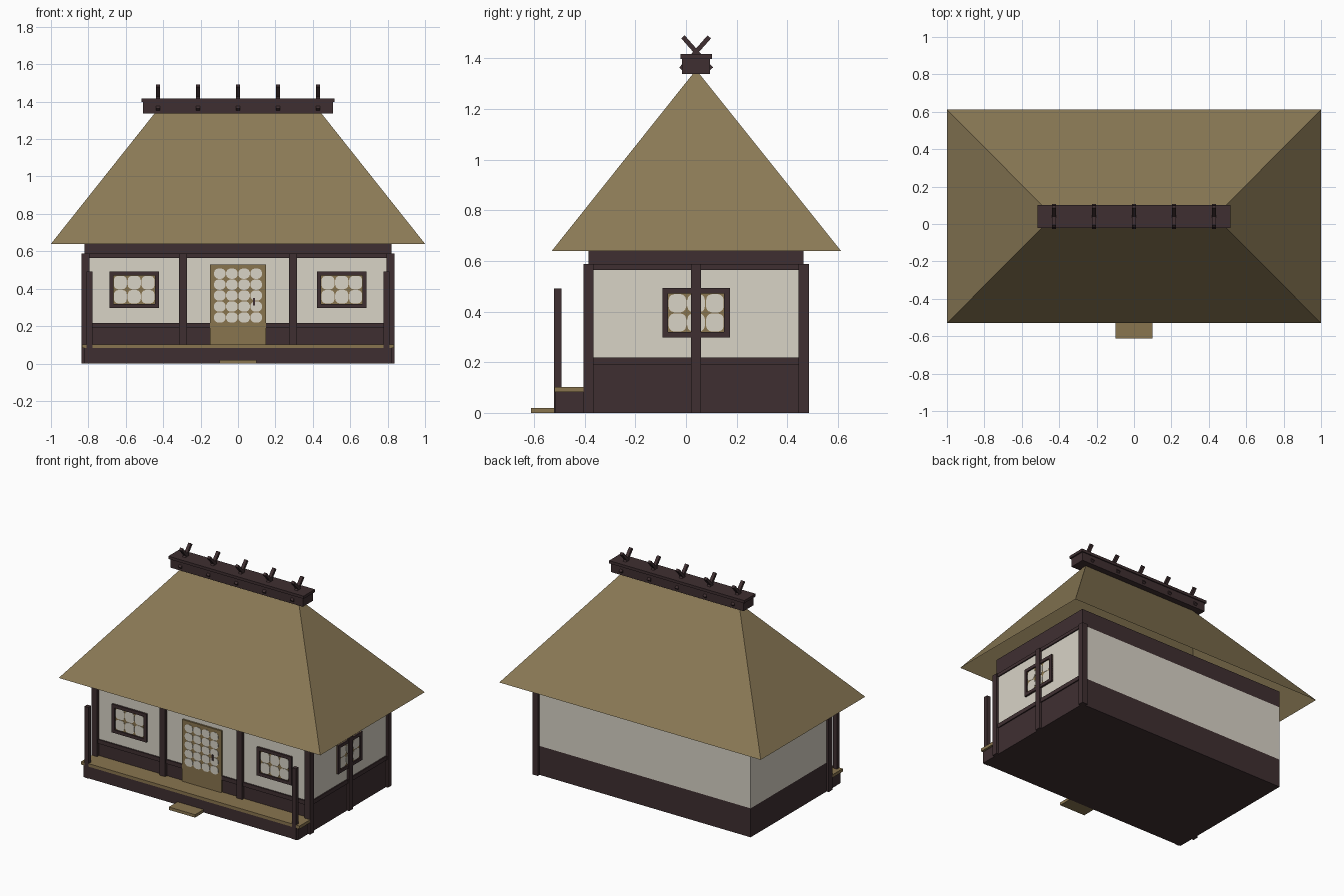
import bpy, bmesh, math
from mathutils import Vector, Matrix

cube = bpy.data.objects.get("Cube")
if cube:
    bpy.data.objects.remove(cube)


def material(name, rgb):
    lin = [(c / 255 / 12.92 if c < 11 else ((c / 255 + 0.055) / 1.055) ** 2.4) for c in rgb]
    m = bpy.data.materials.new(name)
    m.use_nodes = True
    m.diffuse_color = (*lin, 1)
    m.node_tree.nodes["Principled BSDF"].inputs["Base Color"].default_value = (*lin, 1)
    return m


THATCH = material("thatch", (139, 122, 86))
WOOD = material("light wood", (137, 117, 79))
DARK = material("dark timber", (63, 47, 49))
PLASTER = material("plaster", (216, 211, 198))


def finish(name, bm, mat):
    bmesh.ops.recalc_face_normals(bm, faces=bm.faces)
    me = bpy.data.meshes.new(name)
    bm.to_mesh(me)
    bm.free()
    me.materials.append(mat)
    ob = bpy.data.objects.new(name, me)
    bpy.context.collection.objects.link(ob)
    return ob


def add_box(bm, x, y, z):
    """Add a box from (min, max) ranges."""
    size = [b - a for a, b in (x, y, z)]
    mid = [(a + b) / 2 for a, b in (x, y, z)]
    bmesh.ops.create_cube(bm, size=1, matrix=Matrix.Translation(mid) @ Matrix.Diagonal((*size, 1)))


def box(name, mat, x, y, z):
    bm = bmesh.new()
    add_box(bm, x, y, z)
    return finish(name, bm, mat)


# House body
W, FRONT, BACK, MID = 0.82, -0.385, 0.465, 0.04
for name, mat, z in (("wall_base", DARK, (0, 0.2)), ("plaster_wall", PLASTER, (0.2, 0.585)),
                     ("top_beam", DARK, (0.585, 0.7))):
    box(name, mat, (-W, W), (FRONT, BACK), z)

# Upright posts
bm = bmesh.new()
for x, y in ((-0.815, FRONT), (-0.295, FRONT), (0.295, FRONT), (0.815, FRONT), (0.815, MID), (0.815, BACK)):
    add_box(bm, (x - 0.021, x + 0.021), (y - 0.02, y + 0.02), (0, 0.588))
finish("wall_posts", bm, DARK)

# Rails along the front and the side with the window
bm = bmesh.new()
for z in ((0.19, 0.218), (0.565, 0.588)):
    add_box(bm, (-W, W), (FRONT - 0.01, FRONT), z)
    add_box(bm, (W, W + 0.008), (FRONT, BACK), z)
finish("wall_rails", bm, DARK)


# Wall-mounted panels: u runs along the wall, d is the distance out of it
def on_front(u, d, z):
    return Vector((u, FRONT - d, z))


def on_side(u, d, z):
    return Vector((W + d, u, z))


def wall_box(bm, place, u, d, z):
    a, b = place(u[0], d[0], z[0]), place(u[1], d[1], z[1])
    add_box(bm, *[(min(p, q), max(p, q)) for p, q in zip(a, b)])


def panes(name, place, u, z, cols, rows, depth, power):
    """Grid of thin rounded panes laid on a lattice."""
    bm = bmesh.new()
    cw, ch = (u[1] - u[0]) / cols, (z[1] - z[0]) / rows
    n = 16
    for i in range(cols):
        for j in range(rows):
            cu, cz = u[0] + (i + 0.5) * cw, z[0] + (j + 0.5) * ch
            ring = []
            for k in range(n):
                t = 2 * math.pi * (k + 0.5) / n
                c, s = math.cos(t), math.sin(t)
                du = math.copysign(abs(c) ** (2 / power), c) * cw * 0.48
                dz = math.copysign(abs(s) ** (2 / power), s) * ch * 0.48
                ring.append((cu + du, cz + dz))
            top = [bm.verts.new(place(a, depth, b)) for a, b in ring]
            base = [bm.verts.new(place(a, depth - 0.004, b)) for a, b in ring]
            bm.faces.new(top)
            for k in range(n):
                bm.faces.new((top[k], top[k - 1], base[k - 1], base[k]))
    finish(name, bm, PLASTER)


def window(name, place, centre):
    u, z, t = (centre - 0.133, centre + 0.133), (0.297, 0.493), 0.022
    bm = bmesh.new()
    wall_box(bm, place, u, (0, 0.004), z)
    finish(name + "_lattice", bm, WOOD)
    panes(name + "_panes", place, (u[0] + t, u[1] - t), (z[0] + t, z[1] - t), 3, 2, 0.006, 3)
    bm = bmesh.new()
    for a in (u[0], u[1] - t):
        wall_box(bm, place, (a, a + t), (0, 0.013), z)
    for b in (z[0], z[1] - t):
        wall_box(bm, place, (u[0] + t, u[1] - t), (0, 0.013), (b, b + t))
    finish(name + "_frame", bm, DARK)


window("right_window", on_front, -0.555)
window("left_window", on_front, 0.555)
window("side_window", on_side, MID)

# Door with lattice panes and pull
box("door", WOOD, (-0.15, 0.15), (FRONT - 0.012, FRONT), (0.1, 0.53))
panes("door_panes", on_front, (-0.13, 0.13), (0.217, 0.51), 4, 5, 0.014, 2.3)
box("door_pull", DARK, (0.08, 0.092), (FRONT - 0.018, FRONT), (0.31, 0.35))

# Porch, its posts and the step
box("porch_base", DARK, (-W, W), (-0.518, FRONT), (0, 0.082))
box("porch_deck", WOOD, (-0.835, 0.835), (-0.52, FRONT), (0.082, 0.103))
for side, s in (("right", -1), ("left", 1)):
    x = s * 0.794
    box(side + "_porch_post", DARK, (x - 0.015, x + 0.015), (-0.522, -0.492), (0, 0.492))
box("step", WOOD, (-0.1, 0.1), (-0.612, -0.518), (0, 0.02))

# Hipped thatch roof: a shell open underneath
bm = bmesh.new()


def roof_ring(x, y0, y1, z):
    return [bm.verts.new(p) for p in ((-x, y0, z), (x, y0, z), (x, y1, z), (-x, y1, z))]


eave = roof_ring(1, -0.53, 0.612, 0.64)
peak = roof_ring(0.44, MID - 0.008, MID + 0.008, 1.345)
for i in range(4):
    j = (i + 1) % 4
    bm.faces.new((eave[i], eave[j], peak[j], peak[i]))
bm.faces.new(peak)
finish("thatch_roof", bm, THATCH)

# Ridge box, cap and crossed poles
box("ridge_box", DARK, (-0.507, 0.507), (MID - 0.055, MID + 0.055), (1.338, 1.4))
box("ridge_cap", DARK, (-0.517, 0.517), (MID - 0.062, MID + 0.062), (1.398, 1.417))
bm = bmesh.new()
for i in range(-2, 3):
    for s in (-1, 1):
        low, high = Vector((i * 0.214, MID + s * 0.06, 1.358)), Vector((i * 0.214, MID - s * 0.052, 1.485))
        axis = high - low
        turn = Matrix.Rotation(-math.atan2(axis.y, axis.z), 4, "X")
        bmesh.ops.create_cube(bm, size=1, matrix=Matrix.Translation((low + high) / 2) @ turn
                              @ Matrix.Diagonal((0.022, 0.018, axis.length, 1)))
finish("ridge_poles", bm, DARK)
